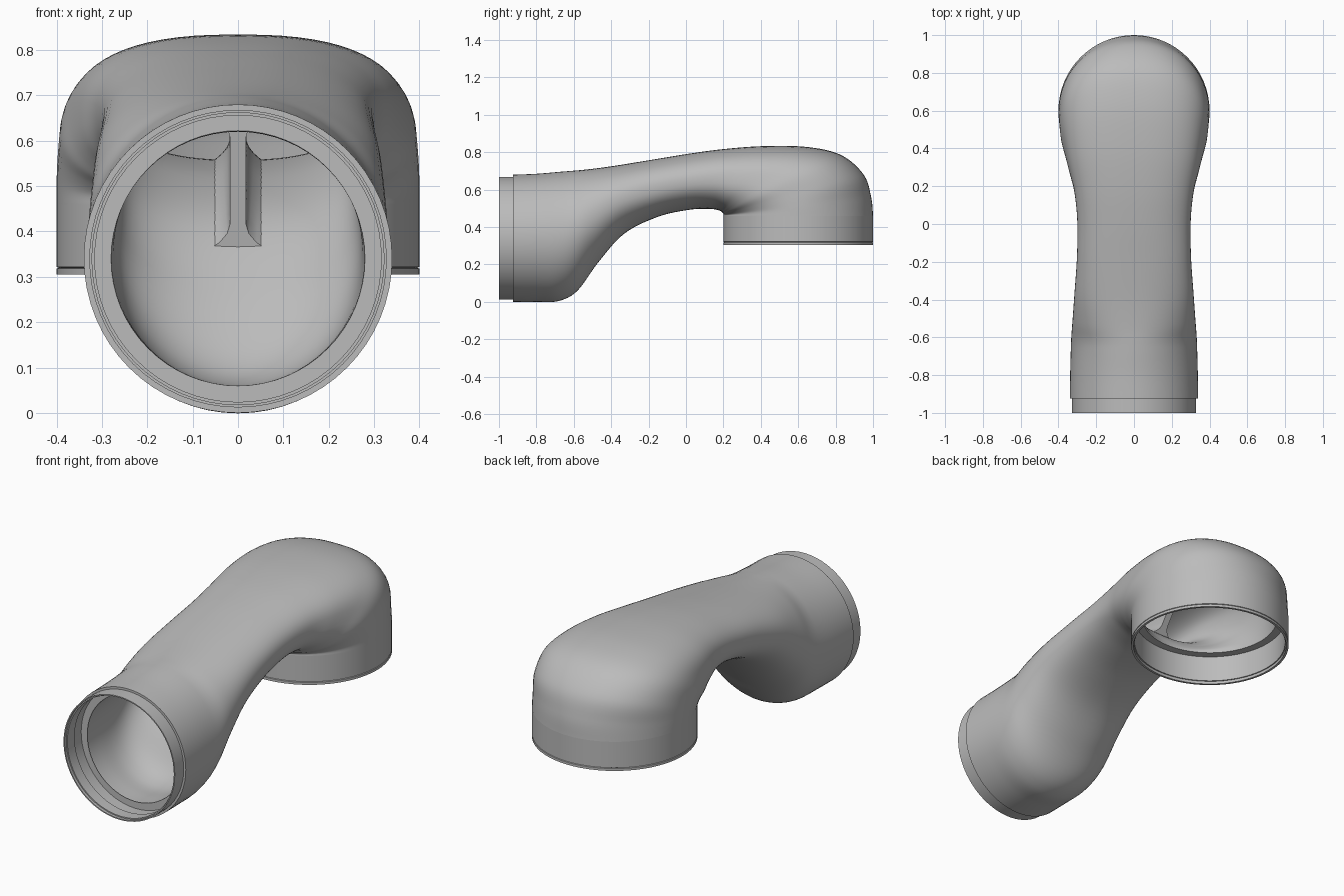
import bpy, bmesh, math
from mathutils import Vector

cube = bpy.data.objects.get("Cube")
if cube:
    bpy.data.objects.remove(cube, do_unlink=True)

SEGMENTS = 64
WALL = 0.06

grey = bpy.data.materials.new("plain grey")
grey.use_nodes = True
colour = (0.5, 0.5, 0.5, 1)
grey.diffuse_color = colour
grey.node_tree.nodes["Principled BSDF"].inputs["Base Color"].default_value = colour


def finish(name, bm):
    """Turn a closed bmesh into a smooth shaded object."""
    bmesh.ops.recalc_face_normals(bm, faces=bm.faces)
    mesh = bpy.data.meshes.new(name)
    bm.to_mesh(mesh)
    bm.free()
    mesh.materials.append(grey)
    obj = bpy.data.objects.new(name, mesh)
    bpy.context.collection.objects.link(obj)
    bpy.ops.object.select_all(action="DESELECT")
    obj.select_set(True)
    bpy.context.view_layer.objects.active = obj
    bpy.ops.object.shade_smooth_by_angle(angle=math.radians(35))
    return obj


def loft(bm, rings, closed):
    """Skin equal rings of points; join the last ring to the first, or cap."""
    loops = [[bm.verts.new(p) for p in ring] for ring in rings]
    pairs = list(zip(loops, loops[1:]))
    if closed:
        pairs.append((loops[-1], loops[0]))
    else:
        bm.faces.new(loops[0])
        bm.faces.new(loops[-1])
    for a, b in pairs:
        for i in range(len(a)):
            j = (i + 1) % len(a)
            bm.faces.new((a[i], a[j], b[j], b[i]))


def section_ring(section, inset=0.0):
    """Rounded cross-section between a top and a bottom point of the pipe."""
    ty, tz, by, bz, half_width, power = section
    top, bottom = Vector((0, ty, tz)), Vector((0, by, bz))
    centre, axis = (top + bottom) / 2, (top - bottom) / 2
    axis = axis.normalized() * (axis.length - inset)
    ring = []
    for i in range(SEGMENTS):
        angle = math.tau * i / SEGMENTS
        c, s = math.cos(angle), math.sin(angle)
        across = math.copysign(abs(c) ** (2 / power), c) * (half_width - inset)
        along = math.copysign(abs(s) ** (2 / power), s)
        ring.append(centre + axis * along + Vector((across, 0, 0)))
    return ring


def inlet_ring(y, radius):
    return section_ring((y, 0.34 + radius, y, 0.34 - radius, radius, 2))


def outlet_ring(z, radius):
    return section_ring((0.6 + radius, z, 0.6 - radius, z, radius, 2))


def sample(t):
    """Smooth interpolation through the key sections."""
    i = min(int(t), len(KEYS) - 2)
    f = t - i
    a, b, c, d = (KEYS[max(0, min(k, len(KEYS) - 1))] for k in range(i - 1, i + 3))
    return [q + f / 2 * (r - p + f * (2 * p - 5 * q + 4 * r - s
            + f * (3 * (q - r) + s - p))) for p, q, r, s in zip(a, b, c, d)]


# Key sections: top y, top z, bottom y, bottom z, half width, squareness
KEYS = [
    (-.925, .68, -.925, 0, .34, 2),
    (-.8, .685, -.8, 0, .338, 2),
    (-.68, .695, -.68, .005, .335, 2),
    (-.62, .7, -.58, .06, .332, 2),
    (-.54, .707, -.47, .21, .325, 2.1),
    (-.4, .725, -.33, .365, .315, 2.2),
    (-.2, .757, -.15, .455, .302, 2.3),
    (0, .79, .02, .493, .3, 2.3),
    (.2, .817, .13, .497, .315, 2.4),
    (.42, .833, .18, .488, .345, 2.5),
    (.65, .828, .195, .477, .37, 2.5),
    (.83, .785, .2, .47, .39, 2.4),
    (.95, .68, .2, .467, .397, 2.2),
    (.99, .56, .2, .463, .4, 2),
    (1, .46, .2, .46, .4, 2),
]
STEPS = 6
stations = [i / STEPS for i in range((len(KEYS) - 1) * STEPS + 1)]

# Pipe body: outer skin, outlet ledge, inner passage and inlet ledge
rings = [section_ring(sample(t)) for t in stations]
rings += [outlet_ring(0.46, 0.38), outlet_ring(0.46, 0.34)]
rings += [section_ring(sample(t), WALL) for t in reversed(stations[STEPS // 2:-1])]
rings += [inlet_ring(-0.86, r) for r in (0.28, 0.322)] + [inlet_ring(-0.925, 0.322)]
bm = bmesh.new()
loft(bm, rings, True)
finish("pipe_body", bm)

# Inlet collar: thin ring with a stepped lip
bm = bmesh.new()
loft(bm, [inlet_ring(y, r) for y, r in (
    (-1, .328), (-.925, .328), (-.925, .316), (-.985, .316), (-.985, .322), (-1, .322))], True)
finish("inlet_collar", bm)

# Outlet collar: deeper ring with a small groove near the rim
bm = bmesh.new()
loft(bm, [outlet_ring(z, r) for z, r in (
    (.46, .4), (.322, .4), (.32, .396), (.318, .4), (.305, .4),
    (.305, .388), (.32, .388), (.32, .382), (.46, .382))], True)
finish("outlet_collar", bm)

# Divider rib: upright vane in the neck that flares into the floor and roof
rib_rings = []
for k in range(25):
    ty, tz, by, bz, _, _ = sample(4.6 + 4.4 * k / 24)
    top, bottom = Vector((0, ty, tz)), Vector((0, by, bz))
    direction = (top - bottom).normalized()
    top, bottom = top - direction * (WALL - .01), bottom + direction * (WALL - .01)
    length = (top - bottom).length
    right, left = [], []
    for j in range(17):
        t = j / 16
        gap = min(t, 1 - t) * length
        half = 0.018 + 0.05 * max(0, 1 - gap / 0.06) ** 2
        point = bottom.lerp(top, t)
        right.append(point + Vector((half, 0, 0)))
        left.append(point - Vector((half, 0, 0)))
    rib_rings.append(right + left[::-1])
bm = bmesh.new()
loft(bm, rib_rings, False)
finish("divider_rib", bm)
